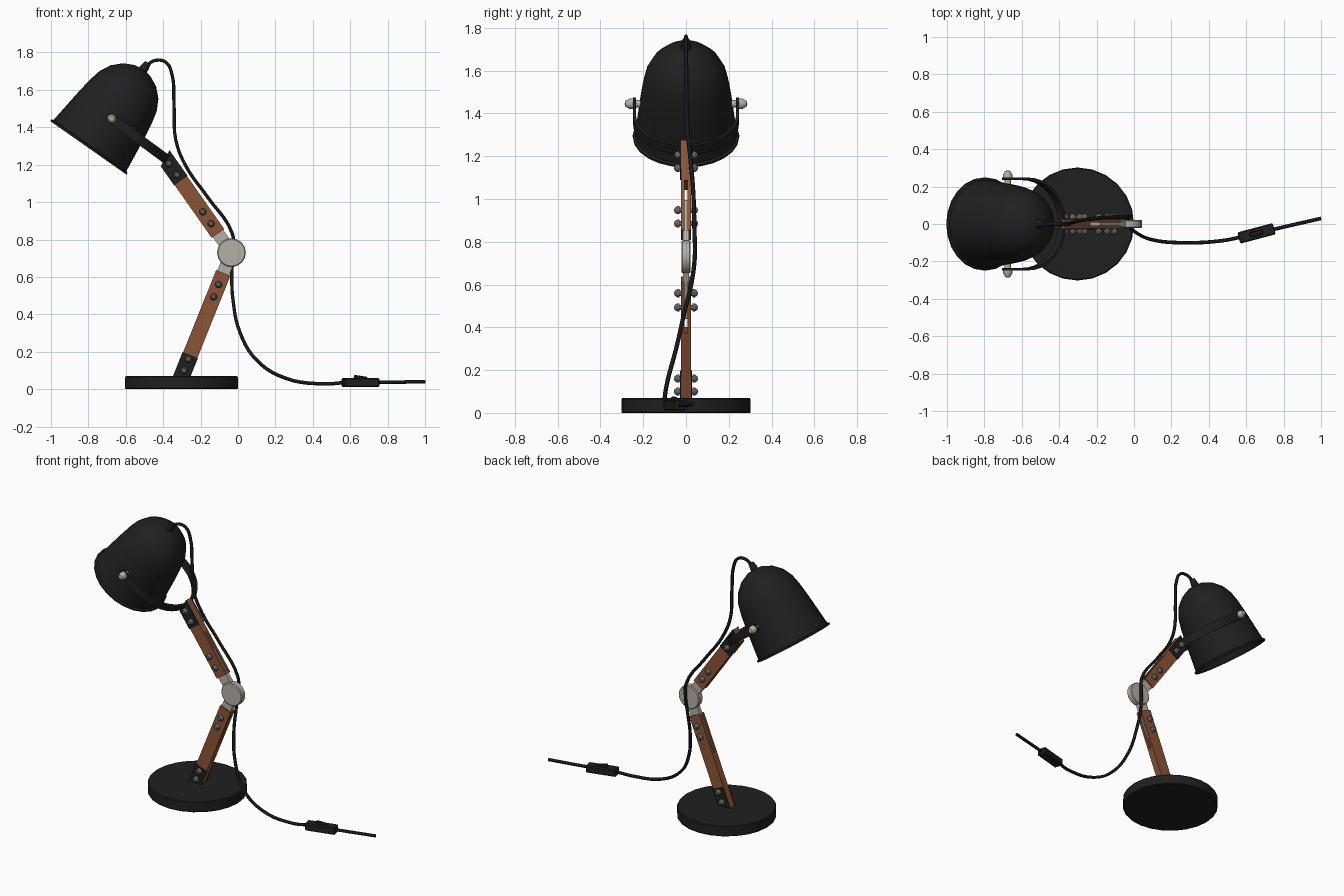
import bpy, bmesh, math
from mathutils import Vector

if "Cube" in bpy.data.objects:
    bpy.data.objects.remove(bpy.data.objects["Cube"])


def material(name, r, g, b):
    m = bpy.data.materials.new(name)
    m.diffuse_color = (r, g, b, 1)
    m.use_nodes = True
    m.node_tree.nodes["Principled BSDF"].inputs["Base Color"].default_value = m.diffuse_color
    return m


BLACK = material("matte black", 0.014, 0.014, 0.014)
CORD = material("cord black", 0.009, 0.009, 0.01)
WOOD = material("brown wood", 0.26, 0.088, 0.036)
METAL = material("brushed metal", 0.47, 0.43, 0.39)
BOLT = material("dark steel", 0.12, 0.12, 0.13)
BULB = material("bulb white", 0.8, 0.76, 0.65)


def finish(name, bm, mat, angle=35):
    bmesh.ops.recalc_face_normals(bm, faces=bm.faces)
    me = bpy.data.meshes.new(name)
    bm.to_mesh(me)
    bm.free()
    me.materials.append(mat)
    me.shade_smooth()
    me.set_sharp_from_angle(angle=math.radians(angle))
    ob = bpy.data.objects.new(name, me)
    bpy.context.collection.objects.link(ob)
    return ob


def lathe(name, profile, origin, axis, mat, seg=24, angle=35):
    """Revolve (radius, height) points about an axis."""
    bm = bmesh.new()
    q = Vector((0, 0, 1)).rotation_difference(Vector(axis).normalized())
    rings = []
    for r, h in profile:
        n = seg if r > 1e-6 else 1
        rings.append([bm.verts.new(Vector(origin) + q @ Vector(
            (r * math.cos(2 * math.pi * i / seg), r * math.sin(2 * math.pi * i / seg), h)))
            for i in range(n)])
    for a, b in zip(rings, rings[1:]):
        for i in range(seg):
            j = (i + 1) % seg
            vs = [a[i % len(a)], a[j % len(a)], b[j % len(b)], b[i % len(b)]]
            vs = list(dict.fromkeys(vs))
            if len(vs) > 2:
                bm.faces.new(vs)
    return finish(name, bm, mat, angle)


def prism(name, pts, y0, y1, mat):
    """Extrude an x-z outline along y."""
    bm = bmesh.new()
    a = [bm.verts.new((x, y0, z)) for x, z in pts]
    b = [bm.verts.new((x, y1, z)) for x, z in pts]
    bm.faces.new(a)
    bm.faces.new(b)
    for i in range(len(pts)):
        j = (i + 1) % len(pts)
        bm.faces.new((a[i], a[j], b[j], b[i]))
    return finish(name, bm, mat, 20)


# round base
lathe("base", [(0, 0), (0.298, 0), (0.302, 0.005), (0.302, 0.064), (0.297, 0.07), (0, 0.07)],
      (-0.302, 0, 0), (0, 0, 1), BLACK)

# elbow joint
JX, JZ = -0.035, 0.73
lathe("elbow_joint", [(0, -0.022), (0.072, -0.022), (0.077, -0.017), (0.077, 0.017),
                      (0.072, 0.022), (0, 0.022)], (JX, 0, JZ), (0, 1, 0), METAL, 16)


def arm(name, ux, uz, px, pz, start, slot, plate, end, slope, bolts):
    """Slotted wooden arm with a metal tongue, side plates and bolts."""
    def at(s, w):
        return (JX + ux * s + px * w, JZ + uz * s + pz * w)

    def strip(s0, w, s1=None):
        tail = [s1, s1] if s1 else [end + slope * w, end - slope * w]
        return [at(s0, -w), at(s0, w), at(tail[0], w), at(tail[1], -w)]

    for side, tag in ((-1, "front"), (1, "back")):
        prism(f"{name}_wood_{tag}", strip(start, 0.041), side * 0.008, side * 0.0235, WOOD)
        prism(f"{name}_plate_{tag}", strip(plate, 0.044), side * 0.0235, side * 0.0285, BLACK)
        for i, s in enumerate(bolts):
            x, z = at(s, 0)
            lathe(f"{name}_bolt_{tag}_{i + 1}",
                  [(0, 0.02), (0.012, 0.02), (0.012, 0.03), (0.019, 0.03), (0.019, 0.041),
                   (0.011, 0.053), (0, 0.056)], (x, 0, z), (0, side, 0), BOLT, 12)
    prism(f"{name}_wood_core", strip(slot, 0.041), -0.008, 0.008, WOOD)
    prism(f"{name}_neck", strip(0.04, 0.034, start), -0.015, 0.015, METAL)
    prism(f"{name}_tongue", strip(start - 0.01, 0.034, 0.3), -0.007, 0.007, METAL)


arm("lower_arm", -0.373, -0.928, 0.928, -0.373, 0.117, 0.37, 0.59, 0.711, -0.402,
    (0.184, 0.255, 0.614, 0.679))
arm("upper_arm", -0.575, 0.818, 0.818, 0.575, 0.125, 0.41, 0.47, 0.617, 0.5,
    (0.189, 0.266, 0.507, 0.581))

# lamp shade, open at the bottom, with a wall and a rolled rim
RIM, AX = Vector((-0.80, 0, 1.29)), Vector((0.574, 0, 0.819))
outer = [(0.249, 0), (0.249, 0.01), (0.238, 0.016), (0.217, 0.2), (0.203, 0.3), (0.187, 0.37),
         (0.156, 0.43), (0.108, 0.477), (0.05, 0.505), (0, 0.512)]
inner = [(max(r - 0.009, 0), h - (0.009 if h > 0.35 else 0)) for r, h in outer[:1:-1]]
lathe("lamp_shade", outer + inner + [(0.238, 0), (0.249, 0)], RIM, AX, BLACK, 24, 40)

# cord cap, socket and bulb
lathe("cord_cap", [(0, 0.49), (0.024, 0.49), (0.024, 0.52), (0.017, 0.555), (0, 0.555)],
      RIM, AX, BLACK, 12)
lathe("bulb_socket", [(0, 0.5), (0.04, 0.5), (0.04, 0.37), (0, 0.37)], RIM, AX, BLACK, 16)
lathe("bulb", [(0.028, 0.38), (0.032, 0.34), (0.058, 0.28), (0.068, 0.23), (0.058, 0.185),
               (0.033, 0.16), (0, 0.152)], RIM, AX, BULB, 16, 60)

# U-shaped yoke strap holding the shade
PIVOT = Vector((-0.675, 0, 1.445))
D, N, Y = Vector((0.805, 0, -0.593)), Vector((0.593, 0, 0.805)), Vector((0, 1, 0))
STEPS = 20
arc = [math.pi * (i / STEPS - 0.5) for i in range(STEPS + 1)]
path = [(-0.025, -1, 0.017), (0, -1, 0.026)]
path = [(t, Vector((0, -1)), w) for t, _, w in path]
path += [(0.12, Vector((math.cos(a), math.sin(a))), 0.026) for a in arc]
path += [(0, Vector((0, 1)), 0.026), (-0.025, Vector((0, 1)), 0.017)]
bm = bmesh.new()
prev = None
for t, v, w in path:
    ring = [bm.verts.new(PIVOT + D * (t + v.x * r) + Y * (v.y * r) + N * (k * w))
            for r, k in ((0.248, -1), (0.248, 1), (0.234, 1), (0.234, -1))]
    if prev:
        for i in range(4):
            j = (i + 1) % 4
            bm.faces.new((prev[i], prev[j], ring[j], ring[i]))
    else:
        bm.faces.new(ring)
    prev = ring
bm.faces.new(prev)
finish("yoke", bm, BLACK)

# pivot knobs on both sides
for side, tag in ((-1, "front"), (1, "back")):
    lathe(f"pivot_knob_{tag}", [(0, 0.2), (0.017, 0.2), (0.017, 0.248), (0.025, 0.248),
                                (0.025, 0.262), (0.014, 0.283), (0, 0.287)],
          PIVOT, (0, side, 0), METAL, 12)

# power cord from the shade, along the arm, down to the floor
points = [(-0.485, 0, 1.735), (-0.44, 0, 1.758), (-0.385, 0, 1.747), (-0.355, 0, 1.69),
          (-0.342, 0.002, 1.52), (-0.333, 0.006, 1.335), (-0.28, 0.02, 1.195),
          (-0.165, 0.034, 1.03), (-0.03, 0.04, 0.83), (-0.025, 0.042, 0.75),
          (-0.033, 0.028, 0.62), (-0.027, -0.005, 0.48), (0.01, -0.045, 0.305),
          (0.10, -0.085, 0.155), (0.25, -0.1, 0.06), (0.465, -0.09, 0.028),
          (0.57, -0.07, 0.035), (0.74, -0.03, 0.036), (1.0, 0.03, 0.04)]
curve = bpy.data.curves.new("cord_path", 'CURVE')
curve.dimensions = '3D'
curve.bevel_depth = 0.01
curve.bevel_resolution = 1
curve.resolution_u = 5
curve.use_fill_caps = True
spline = curve.splines.new('BEZIER')
spline.bezier_points.add(len(points) - 1)
for bp, co in zip(spline.bezier_points, points):
    bp.co = co
    bp.handle_left_type = bp.handle_right_type = 'AUTO'
curve.materials.append(CORD)
cord = bpy.data.objects.new("power_cord", curve)
bpy.context.collection.objects.link(cord)


# inline switch with a rocker
def box(name, size, centre, bevel):
    bm = bmesh.new()
    bmesh.ops.create_cube(bm, size=1)
    bmesh.ops.scale(bm, vec=size, verts=bm.verts)
    bmesh.ops.bevel(bm, geom=bm.edges[:], offset=bevel, segments=1, affect='EDGES')
    ob = finish(name, bm, BLACK, 20)
    ob.location = centre
    return ob


box("switch_body", (0.196, 0.062, 0.048), (0.655, -0.05, 0.035), 0.006).rotation_euler.z = 0.26
box("switch_rocker", (0.07, 0.026, 0.022), (0.655, -0.05, 0.06), 0.004).rotation_euler = (0, 0.15, 0.26)
